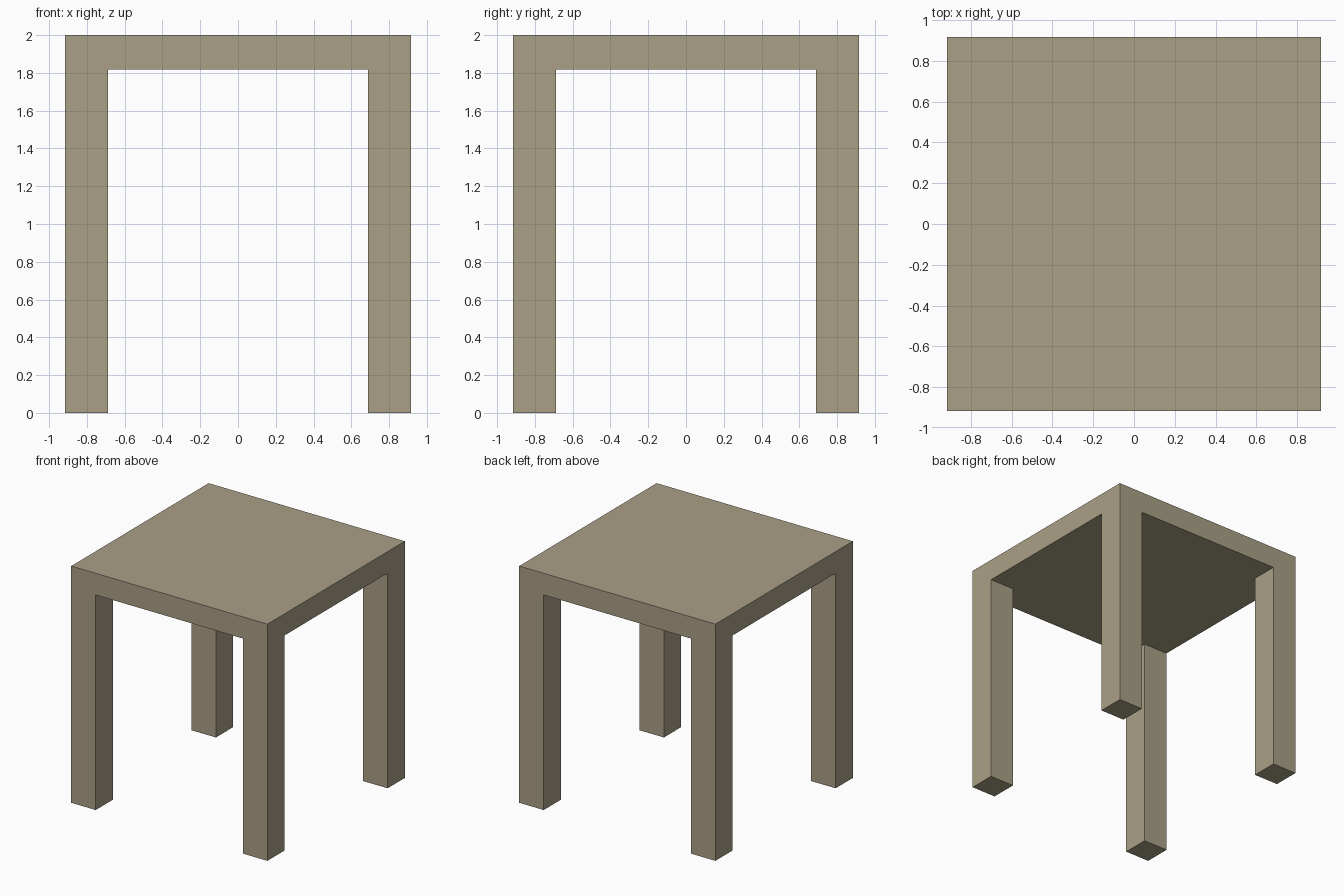
import bpy, bmesh
from mathutils import Matrix, Vector

if "Cube" in bpy.data.objects:
    bpy.data.objects.remove(bpy.data.objects["Cube"])

HALF, INNER = 0.917, 0.688      # outer half width, inner face of the legs
TOP, UNDER = 2.0, 1.817         # tabletop upper and lower heights

bm = bmesh.new()

# Tabletop slab
bmesh.ops.create_cube(bm, size=1, matrix=Matrix.Translation((0, 0, (TOP + UNDER) / 2))
                      @ Matrix.Diagonal((2 * HALF, 2 * HALF, TOP - UNDER, 1)))

# Score the slab along the inner faces of the legs
for axis in (Vector((1, 0, 0)), Vector((0, 1, 0))):
    for side in (-INNER, INNER):
        bmesh.ops.bisect_plane(bm, geom=bm.verts[:] + bm.edges[:] + bm.faces[:],
                               plane_co=axis * side, plane_no=axis)

# Legs: pull the four underside corners down to the floor
bm.normal_update()
corners = []
for f in bm.faces:
    c = f.calc_center_median()
    if f.normal.z < -0.9 and min(abs(c.x), abs(c.y)) > INNER:
        corners.append(f)
for f in bmesh.ops.extrude_discrete_faces(bm, faces=corners)["faces"]:
    for v in f.verts:
        v.co.z = 0

# Merge coplanar faces so the legs run flush into the top
bmesh.ops.remove_doubles(bm, verts=bm.verts[:], dist=1e-4)
bmesh.ops.dissolve_limit(bm, angle_limit=0.01, verts=bm.verts[:], edges=bm.edges[:])
bmesh.ops.recalc_face_normals(bm, faces=bm.faces[:])

mesh = bpy.data.meshes.new("side_table")
bm.to_mesh(mesh)
bm.free()
table = bpy.data.objects.new("side_table", mesh)
bpy.context.collection.objects.link(table)

# Pale wood colour
wood = bpy.data.materials.new("pale_wood")
wood.diffuse_color = (0.40, 0.35, 0.24, 1)
wood.use_nodes = True
wood.node_tree.nodes["Principled BSDF"].inputs["Base Color"].default_value = wood.diffuse_color
mesh.materials.append(wood)
